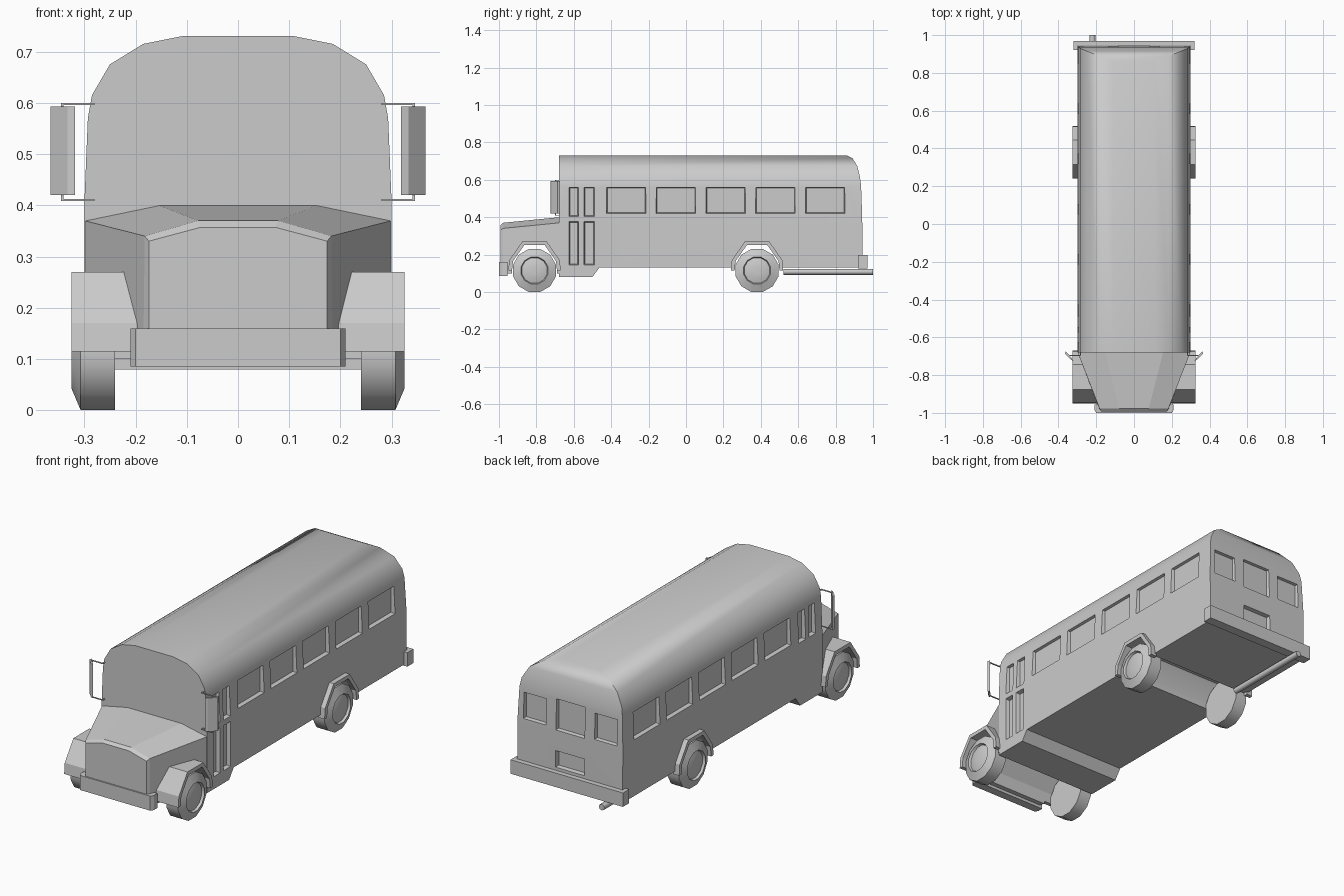
import bpy, bmesh, math

if "Cube" in bpy.data.objects:
    bpy.data.objects.remove(bpy.data.objects["Cube"], do_unlink=True)

COLOUR = (0.6, 0.6, 0.6, 1)
grey = bpy.data.materials.new("plain_grey")
grey.use_nodes = True
grey.diffuse_color = COLOUR
grey.node_tree.nodes["Principled BSDF"].inputs["Base Color"].default_value = COLOUR


def build(name, *lofts, smooth=0):
    """One object from lofts; each loft is a list of point rings, capped at both ends."""
    bm = bmesh.new()
    for rings in lofts:
        rows = [[bm.verts.new(p) for p in ring] for ring in rings]
        n = len(rows[0])
        for a, b in zip(rows, rows[1:]):
            for i in range(n):
                j = (i + 1) % n
                bm.faces.new((a[i], a[j], b[j], b[i]))
        bm.faces.new(rows[0])
        bm.faces.new(rows[-1])
    bmesh.ops.recalc_face_normals(bm, faces=bm.faces)
    return finish(name, bm, smooth)


def finish(name, bm, smooth):
    mesh = bpy.data.meshes.new(name)
    bm.to_mesh(mesh)
    bm.free()
    obj = bpy.data.objects.new(name, mesh)
    bpy.context.collection.objects.link(obj)
    mesh.materials.append(grey)
    if smooth:
        shade(obj, smooth)
    return obj


def activate(obj):
    bpy.ops.object.select_all(action="DESELECT")
    obj.select_set(True)
    bpy.context.view_layer.objects.active = obj


def shade(obj, degrees):
    activate(obj)
    bpy.ops.object.shade_smooth_by_angle(angle=math.radians(degrees))


def cut(obj, cutter):
    mod = obj.modifiers.new("cut", "BOOLEAN")
    mod.operation, mod.solver, mod.object = "DIFFERENCE", "EXACT", cutter
    activate(obj)
    bpy.ops.object.modifier_apply(modifier=mod.name)
    bpy.data.objects.remove(cutter, do_unlink=True)


def box(x0, x1, y0, y1, z0, z1):
    ring = [(x0, y0), (x1, y0), (x1, y1), (x0, y1)]
    return [[(x, y, z) for x, y in ring] for z in (z0, z1)]


def across(pts, x0, x1):
    """Side profile (y, z) extruded along x."""
    return [[(x, y, z) for y, z in pts] for x in (x0, x1)]


def upright(pts, z0, z1):
    """Plan outline (x, y) extruded along z."""
    return [[(x, y, z) for x, y in pts] for z in (z0, z1)]


def rect(a0, a1, z0, z1, inset=0):
    a0, a1, z0, z1 = a0 + inset, a1 - inset, z0 + inset, z1 - inset
    return [(a0, z0), (a1, z0), (a1, z1), (a0, z1)]


# Half outlines of the wheel arches, measured from the axle line
OUTER = [(0.14, 0.115), (0.135, 0.17), (0.065, 0.27)]
INNER = [(0.12, 0.115), (0.115, 0.165), (0.055, 0.25)]
FRONT_AXLE, REAR_AXLE = -0.81, 0.38


def arch(half, y):
    return [(y - d, z) for d, z in half] + [(y + d, z) for d, z in reversed(half)]


def arch_cutter(y):
    pts = [(y - 0.12, -0.05)] + arch(INNER, y) + [(y + 0.12, -0.05)]
    return across(pts, -0.5, 0.5)


# Passenger body: half section (x, z) with the y where the rounded tail ends
SECTION = [(0.30, 0.13, 0.945), (0.30, 0.40, 0.942), (0.293, 0.57, 0.936),
           (0.285, 0.615, 0.93), (0.25, 0.675, 0.915), (0.185, 0.715, 0.89),
           (0.11, 0.73, 0.86)]
bm = bmesh.new()
rows = []
for x, z, tail in SECTION:
    rows.append([bm.verts.new(p) for p in
                 ((x, -0.68, z), (x, tail, z), (-x, tail, z), (-x, -0.68, z))])
for a, b in zip(rows, rows[1:]):
    for i in range(3):
        bm.faces.new((a[i], a[i + 1], b[i + 1], b[i]))
bm.faces.new(rows[0])
bm.faces.new(rows[-1])
bm.faces.new([r[0] for r in rows] + [r[3] for r in reversed(rows)])
bmesh.ops.recalc_face_normals(bm, faces=bm.faces)
body = finish("body", bm, 0)

# Recessed windows, door panes and rear panels
recesses = []
side_panes = [(-0.43 + 0.266 * i, -0.21 + 0.266 * i, 0.415, 0.565) for i in range(5)]
door_panes = [(-0.63, -0.57), (-0.55, -0.485)]
side_panes += [(y0, y1, 0.40, 0.565) for y0, y1 in door_panes]
lower_panes = [(y0, y1, 0.14, 0.38) for y0, y1 in door_panes]
for side in (1, -1):
    for pane in side_panes + (lower_panes if side == 1 else []):
        recesses.append([[(side * 0.315, y, z) for y, z in rect(*pane)],
                         [(side * 0.28, y, z) for y, z in rect(*pane, 0.009)]])
for pane in ((-0.27, -0.135, 0.41, 0.55), (0.135, 0.27, 0.41, 0.55),
             (-0.085, 0.085, 0.40, 0.565), (-0.085, 0.085, 0.21, 0.30)):
    recesses.append([[(x, 0.96, z) for x, z in rect(*pane)],
                     [(x, 0.922, z) for x, z in rect(*pane, 0.006)]])
cut(body, build("recess_cutter", *recesses))
cut(body, build("rear_arch_cutter", arch_cutter(REAR_AXLE)))
shade(body, 32)

# Lowered entrance step under the front of the body
build("entrance_step", across([(-0.68, 0.08), (-0.50, 0.08), (-0.46, 0.135), (-0.68, 0.135)],
                              -0.30, 0.30))


# Tapered bonnet with a bevelled nose
def bonnet_ring(y, base_x, side_x, side_z, top_x, top_z):
    half = [(base_x, 0.10), (side_x, side_z), (top_x, top_z)]
    return [(x, y, z) for x, z in half] + [(-x, y, z) for x, z in reversed(half)]


bonnet = build("bonnet", [bonnet_ring(-0.675, 0.30, 0.30, 0.37, 0.155, 0.40),
                          bonnet_ring(-0.978, 0.185, 0.182, 0.34, 0.078, 0.37),
                          bonnet_ring(-0.993, 0.174, 0.174, 0.33, 0.073, 0.357)])
cut(bonnet, build("front_arch_cutter", arch_cutter(FRONT_AXLE)))


# Fenders: the front ones reach in to the tapered bonnet
def fender(name, axle, side, inner_x):
    pts = arch(OUTER, axle) + arch(INNER, axle)[::-1]
    build(name, [[(side * 0.325, y, z) for y, z in pts],
                 [(side * inner_x(y), y, z) for y, z in pts]])


# Wheel turned from a (radius, x) profile
WHEEL = [(0.119, 0.24), (0.119, 0.307), (0.075, 0.325), (0.07, 0.313),
         (0.045, 0.32), (0.02, 0.322)]


def wheel(name, axle, side, sides=12):
    angles = [math.tau * (i + 0.5) / sides for i in range(sides)]
    build(name, [[(side * x, axle + r * math.sin(a), 0.115 + r * math.cos(a))
                  for a in angles] for r, x in WHEEL], smooth=32)


for side, label in ((1, "left"), (-1, "right")):
    fender(f"front_fender_{label}", FRONT_AXLE, side, lambda y: 0.293 + (y + 0.68) * 0.37)
    fender(f"rear_fender_{label}", REAR_AXLE, side, lambda y: 0.29)
    wheel(f"front_wheel_{label}", FRONT_AXLE, side)
    wheel(f"rear_wheel_{label}", REAR_AXLE, side)

    # Wing mirror with two thin brackets
    plan = [(0.318, -0.724), (0.333, -0.72), (0.366, -0.686), (0.361, -0.674)]
    build(f"mirror_{label}", upright([(side * x, y) for x, y in plan], 0.42, 0.593))
    arms = []
    for z, stub in ((0.598, 0.588), (0.41, 0.425)):
        arms.append(box(side * 0.28, side * 0.345, -0.70, -0.694, z - 0.002, z + 0.002))
        arms.append(box(side * 0.341, side * 0.345, -0.70, -0.694, min(z, stub), max(z, stub)))
        arms.append(box(side * 0.28, side * 0.286, -0.70, -0.66, z - 0.002, z + 0.002))
    build(f"mirror_bracket_{label}", *arms)

# Bumpers
build("front_bumper", upright([(-0.21, -0.955), (-0.21, -0.985), (-0.20, -1.0), (0.20, -1.0),
                               (0.21, -0.985), (0.21, -0.955)], 0.085, 0.16))
build("rear_bumper", box(-0.32, 0.32, 0.92, 0.97, 0.125, 0.197))

# Exhaust pipe
ring = [(math.cos(math.tau * i / 8), math.sin(math.tau * i / 8)) for i in range(8)]
build("exhaust_pipe", [[(-0.22 + 0.016 * c, y, 0.108 + 0.016 * s) for c, s in ring]
                       for y in (0.52, 1.0)], smooth=50)
